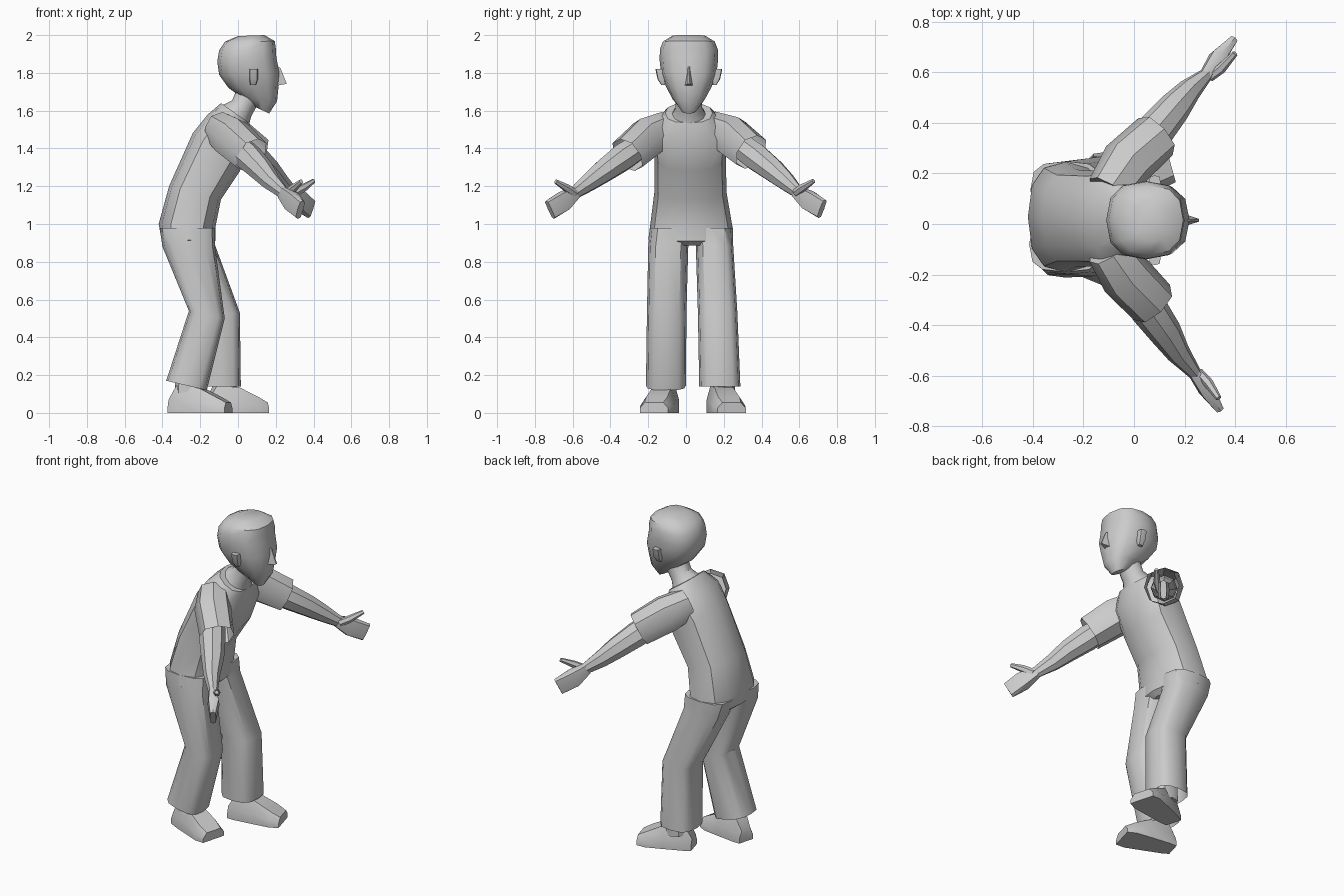
import bpy, bmesh, math
from mathutils import Vector


def shape(n, power):
    """Unit superellipse outline."""
    f = lambda t: math.copysign(abs(t) ** (2 / power), t) if abs(t) > 1e-6 else 0
    return [(f(math.cos(2 * math.pi * i / n)), f(math.sin(2 * math.pi * i / n))) for i in range(n)]


def loft(name, rings, cap_start=True, cap_end=True):
    """Skin a list of equal-length point rings."""
    bm = bmesh.new()
    rows = [[bm.verts.new(p) for p in r] for r in rings]
    n = len(rows[0])
    for a, b in zip(rows, rows[1:]):
        for i in range(n):
            j = (i + 1) % n
            bm.faces.new((a[i], a[j], b[j], b[i]))
    if cap_start:
        bm.faces.new(rows[0][::-1])
    if cap_end:
        bm.faces.new(rows[-1])
    bmesh.ops.recalc_face_normals(bm, faces=bm.faces)
    me = bpy.data.meshes.new(name)
    bm.to_mesh(me)
    bm.free()
    ob = bpy.data.objects.new(name, me)
    bpy.context.collection.objects.link(ob)
    bpy.context.view_layer.objects.active = ob
    for o in bpy.context.selected_objects:
        o.select_set(False)
    ob.select_set(True)
    bpy.ops.object.shade_smooth_by_angle(angle=math.radians(38))
    return ob


def body(name, sections, n=12, power=2.5, **caps):
    """Sections: back x, back z, front x, front z, y min, y max."""
    rings = []
    for bx, bz, fx, fz, y0, y1 in sections:
        rings.append([Vector(((bx + fx) / 2 + (fx - bx) / 2 * c,
                              (y0 + y1) / 2 + (y1 - y0) / 2 * s,
                              (bz + fz) / 2 + (fz - bz) / 2 * c)) for c, s in shape(n, power)])
    return loft(name, rings, **caps)


def tube(name, stations, n=8, power=2, **caps):
    """Stations: x, y, z, half width (sideways), half height."""
    pts = [Vector(s[:3]) for s in stations]
    rings = []
    for i, s in enumerate(stations):
        d = (pts[min(i + 1, len(pts) - 1)] - pts[max(i - 1, 0)]).normalized()
        u = d.cross(Vector((0, 0, 1))).normalized()
        v = u.cross(d)
        rings.append([pts[i] + u * s[3] * c + v * s[4] * w for c, w in shape(n, power)])
    return loft(name, rings, **caps)


# Torso, hips to neck
body("torso", [
    (-.36, .885, -.15, .885, -.15, .20),
    (-.405, .92, -.12, .91, -.20, .25),
    (-.42, 1.0, -.12, .98, -.19, .245),
    (-.365, 1.2, -.09, 1.13, -.168, .215),
    (-.24, 1.48, .01, 1.28, -.168, .21),
    (-.16, 1.58, .06, 1.43, -.18, .22),
    (-.09, 1.64, .06, 1.535, -.11, .14)])
body("neck", [
    (-.08, 1.63, .06, 1.53, -.075, .105),
    (-.03, 1.655, .07, 1.57, -.055, .085),
    (0, 1.73, .13, 1.68, -.055, .085)], power=2)

# Head with nose and ears
body("head", [
    (.09, 1.62, .165, 1.585, -.025, .055),
    (.02, 1.67, .207, 1.65, -.07, .10),
    (-.05, 1.72, .215, 1.73, -.105, .135),
    (-.10, 1.79, .22, 1.80, -.132, .162),
    (-.11, 1.86, .203, 1.88, -.14, .17),
    (-.10, 1.92, .20, 1.93, -.138, .168),
    (-.07, 1.965, .195, 1.968, -.122, .152),
    (0, 1.995, .14, 2.0, -.07, .10)])
loft("nose", [
    [(.19, -.012, 1.73), (.19, .042, 1.73), (.20, .022, 1.84), (.20, .008, 1.84)],
    [(.258, .010, 1.742), (.258, .020, 1.742), (.225, .018, 1.825), (.225, .012, 1.825)]])
for side in (-1, 1):
    y = .015 + side * .125
    z = lambda k: y + side * k
    body("ear", [(.065, 1.735, .095, 1.735, *sorted((z(0), z(.02)))),
                 (.06, 1.765, .105, 1.765, *sorted((z(0), z(.04)))),
                 (.06, 1.82, .105, 1.82, *sorted((z(0), z(.052))))], n=8, power=4)

# Trouser legs
body("near_trouser_leg", [
    (-.415, .98, -.125, .98, -.19, .03),
    (-.40, .88, -.122, .88, -.20, .012),
    (-.26, .54, -.07, .50, -.207, .002),
    (-.38, .17, -.165, .12, -.212, 0)], power=3, cap_end=False)
body("far_trouser_leg", [
    (-.41, .98, -.125, .98, .02, .248),
    (-.38, .88, -.122, .89, .052, .25),
    (-.20, .53, .01, .53, .063, .272),
    (-.20, .14, .015, .14, .07, .288)], power=3, cap_end=False)


# Shoes with short ankles, toes turned out
def shoe(name, cx, cy, yaw):
    c, s = math.cos(yaw), math.sin(yaw)
    rings = []
    for x, w, h in [(-.165, .05, .07), (-.12, .062, .145), (0, .078, .135), (.10, .09, .085), (.155, .078, .055)]:
        prof = [(-w, 0), (w, 0), (w, h * .45), (w * .65, h), (-w * .65, h), (-w, h * .45)]
        rings.append([(cx + x * c - y * s, cy + x * s + y * c, z) for y, z in prof])
    loft(name, rings)
    body(name + "_ankle", [(cx - .135, .09, cx + .0, .08, cy - .04, cy + .06),
                           (cx - .13, .26, cx, .26, cy - .04, cy + .06)], n=8, power=2)


shoe("near_shoe", -.20, -.128, -.27)
shoe("far_shoe", -.005, .20, .27)

# Sleeves, open at the hem
tube("near_sleeve", [(-.10, -.10, 1.51, .09, .09), (-.035, -.20, 1.46, .105, .11),
                     (.07, -.31, 1.365, .10, .10)], power=2.3, cap_end=False)
tube("far_sleeve", [(-.10, .13, 1.51, .09, .09), (-.03, .24, 1.465, .105, .11),
                    (.085, .345, 1.38, .10, .10)], power=2.3, cap_end=False)

# Arms
tube("near_arm", [(0, -.25, 1.41, .07, .07), (.06, -.34, 1.35, .075, .075), (.125, -.43, 1.285, .065, .065),
                  (.175, -.51, 1.225, .048, .052), (.24, -.59, 1.165, .027, .035)])
tube("far_arm", [(.02, .28, 1.42, .07, .07), (.085, .37, 1.355, .075, .075), (.16, .46, 1.285, .065, .065),
                 (.22, .53, 1.225, .048, .052), (.285, .59, 1.17, .027, .035)])

# Hands and thumbs
tube("near_hand", [(.235, -.585, 1.167, .024, .034), (.285, -.65, 1.12, .034, .056),
                   (.33, -.72, 1.075, .018, .054)], power=4)
tube("far_hand", [(.28, .585, 1.172, .024, .034), (.325, .65, 1.125, .034, .056),
                  (.385, .72, 1.08, .018, .054)], power=4)
tube("near_thumb", [(.255, -.585, 1.16, .018, .022), (.295, -.63, 1.19, .02, .022),
                    (.335, -.69, 1.225, .012, .012)], n=6)
tube("far_thumb", [(.30, .58, 1.165, .018, .022), (.345, .615, 1.19, .02, .022),
                   (.40, .675, 1.228, .012, .012)], n=6)
